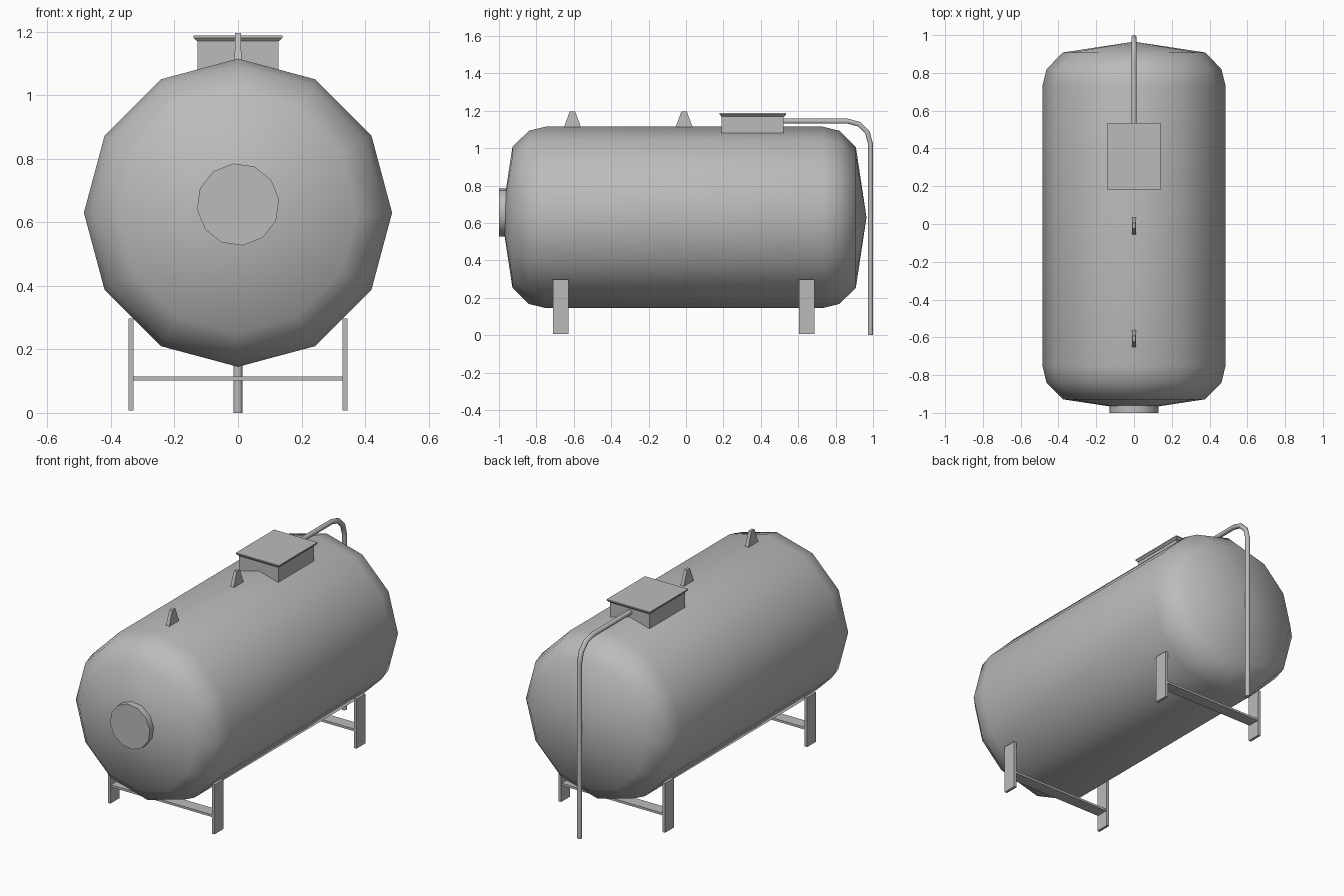
import bpy, bmesh
from math import sin, cos, pi, radians
from mathutils import Vector, Matrix

cube = bpy.data.objects.get("Cube")
if cube:
    bpy.data.objects.remove(cube, do_unlink=True)

grey = bpy.data.materials.new("painted grey steel")
grey.use_nodes = True
TONE = (0.5, 0.5, 0.5, 1)
grey.diffuse_color = TONE
next(n for n in grey.node_tree.nodes if n.type == 'BSDF_PRINCIPLED').inputs["Base Color"].default_value = TONE

MID_Y, AXIS_Z = -0.01, 0.63


def finish(name, bm, angle=None):
    """Turn a bmesh into a named object; angle sets which edges stay sharp."""
    bmesh.ops.recalc_face_normals(bm, faces=bm.faces)
    mesh = bpy.data.meshes.new(name)
    bm.to_mesh(mesh)
    bm.free()
    mesh.materials.append(grey)
    obj = bpy.data.objects.new(name, mesh)
    bpy.context.collection.objects.link(obj)
    if angle:
        bpy.ops.object.select_all(action='DESELECT')
        obj.select_set(True)
        bpy.context.view_layer.objects.active = obj
        bpy.ops.object.shade_smooth_by_angle(angle=radians(angle))
    return obj


def loft(name, rings, angle=None):
    """Skin a list of equal point rings and cap both ends."""
    bm = bmesh.new()
    loops = [[bm.verts.new(p) for p in ring] for ring in rings]
    n = len(loops[0])
    for a, b in zip(loops, loops[1:]):
        for i in range(n):
            j = (i + 1) % n
            bm.faces.new((a[i], a[j], b[j], b[i]))
    bm.faces.new(loops[0])
    bm.faces.new(loops[-1])
    return finish(name, bm, angle)


def rect(x, y0, y1, z, cx=0):
    return [(cx - x, y0, z), (cx + x, y0, z), (cx + x, y1, z), (cx - x, y1, z)]


def circle_y(r, y, z, sides=12, turn=0):
    return [(r * cos(turn + 2 * pi * i / sides), y, z + r * sin(turn + 2 * pi * i / sides))
            for i in range(sides)]


# Tank shell: twelve-sided barrel with rounded shoulders and shallow cone ends
half = [(0.74, 0.485), (0.83, 0.463), (0.918, 0.377)]
profile = [(-y, r) for y, r in reversed(half)] + half
bm = bmesh.new()
loops = [[bm.verts.new(p) for p in circle_y(r, MID_Y + y, AXIS_Z)] for y, r in profile]
for a, b in zip(loops, loops[1:]):
    for i in range(12):
        bm.faces.new((a[i], a[i - 1], b[i - 1], b[i]))
for loop, side in ((loops[0], -1), (loops[-1], 1)):
    tip = bm.verts.new((0, MID_Y + side * 0.975, AXIS_Z))
    for i in range(12):
        bm.faces.new((loop[i], loop[i - 1], tip))
finish("tank_shell", bm, 80)

# Round manhole cover on the front end
loft("manhole_cover", [circle_y(0.13, y, 0.656, 12, radians(7)) for y in (-1.0, -0.94)], 40)

# Hatch box on top, with a lid that flares outwards
loft("hatch_box", [rect(0.128, 0.19, 0.52, z) for z in (1.07, 1.172)])
loft("hatch_lid", [rect(0.13, 0.188, 0.525, 1.17), rect(0.14, 0.18, 0.535, 1.18),
                   rect(0.14, 0.18, 0.535, 1.187)])

# Tapered lifting lugs along the top
for label, y in (("front", -0.607), ("middle", -0.01)):
    loft(label + "_lifting_lug", [rect(0.011, y - 0.048, y + 0.048, 1.105),
                                  rect(0.009, y - 0.015, y + 0.015, 1.195)])

# Vent pipe: out of the hatch, round a bend and down to the ground
PIPE_Y, PIPE_Z, BEND, PIPE_R = 0.986, 1.144, 0.12, 0.0145
path = [Vector((0, 0.51, PIPE_Z))]
for k in range(4):
    t = pi / 2 * k / 3
    path.append(Vector((0, PIPE_Y - BEND + BEND * sin(t), PIPE_Z - BEND + BEND * cos(t))))
path.append(Vector((0, PIPE_Y, 0)))
rings = []
for k, p in enumerate(path):
    t = min(max((k - 1) / 3, 0), 1) * pi / 2
    side = Vector((0, sin(t), cos(t)))
    rings.append([p + PIPE_R * (Vector((cos(a), 0, 0)) + side * sin(a))
                  for a in (pi / 8 + 2 * pi * i / 8 for i in range(8))])
loft("vent_pipe", rings, 50)

# Two leg frames: flat legs joined by a cross beam
for label, y in (("front", -0.67), ("back", 0.645)):
    for side, x in (("left", 0.337), ("right", -0.337)):
        loft(f"{label}_{side}_leg", [rect(0.008, y - 0.041, y + 0.041, z, x) for z in (0.007, 0.297)])
    loft(label + "_cross_beam", [rect(0.332, y - 0.036, y + 0.036, z) for z in (0.102, 0.115)])
